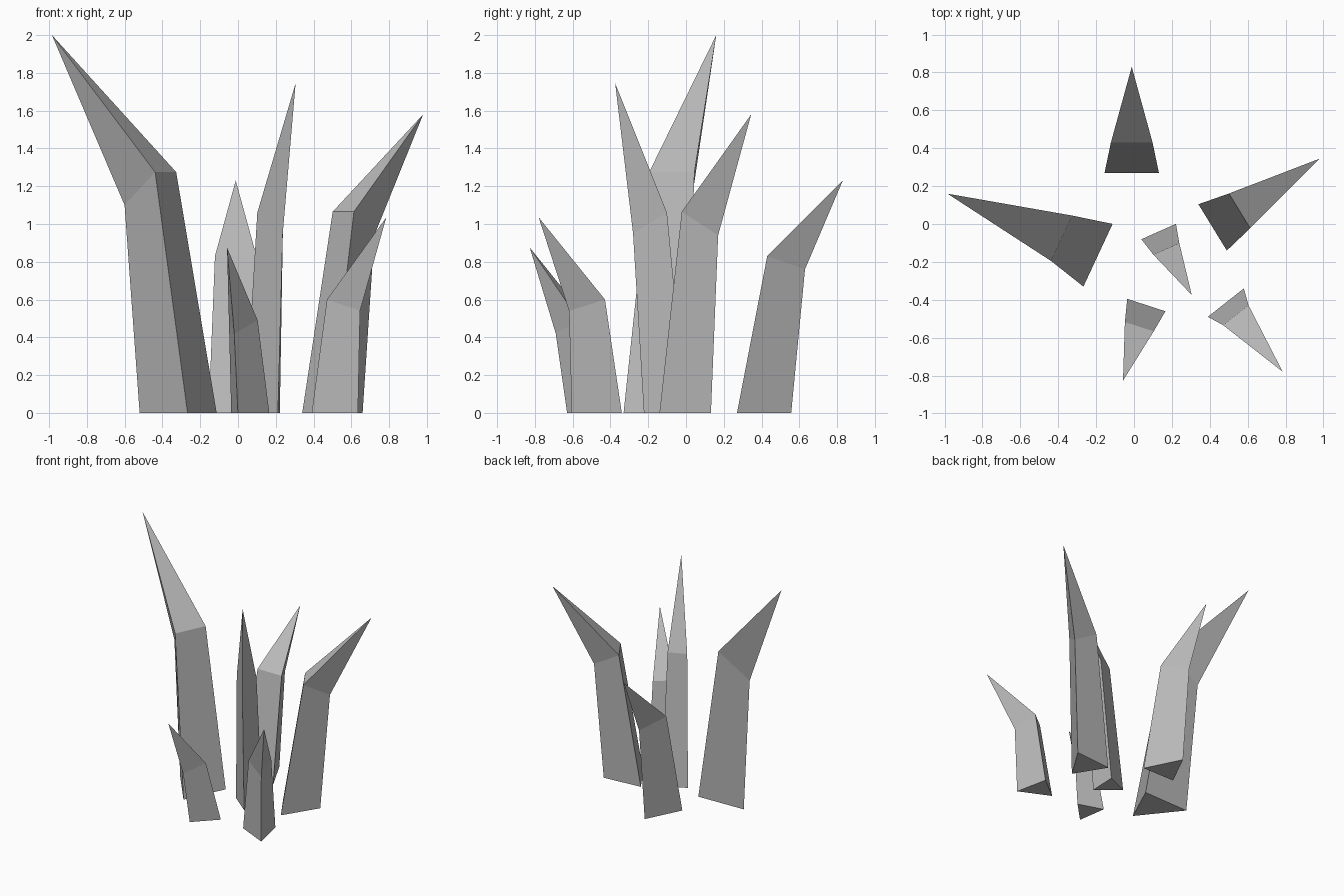
import bpy
import bmesh
from math import radians
from mathutils import Matrix, Vector

cube = bpy.data.objects.get("Cube")
if cube:
    bpy.data.objects.remove(cube, do_unlink=True)

# Single flat stone colour
stone = bpy.data.materials.new("stone_grey")
stone.use_nodes = True
stone.diffuse_color = (0.5, 0.5, 0.5, 1)
stone.node_tree.nodes["Principled BSDF"].inputs["Base Color"].default_value = stone.diffuse_color


def triangle(centre, turn, width, inner, outer, inner_z, outer_z):
    """Cross-section: a flat edge towards the middle and a ridge point outside."""
    local = [(inner, width / 2, inner_z), (inner, -width / 2, inner_z), (outer, 0, outer_z)]
    return [Vector((*centre, 0)) + turn @ Vector(p) for p in local]


def make_spike(name, centre, heading, width, mid_width, lean, reach, inner_z, outer_z, tip):
    """Three-sided shaft that bends outwards into a pointed tip."""
    turn = Matrix.Rotation(radians(heading), 3, "Z")
    base = triangle(centre, turn, width, 0, width, 0, 0)
    bend = triangle(centre, turn, mid_width, lean, reach, inner_z, outer_z)

    bm = bmesh.new()
    low = [bm.verts.new(p) for p in base]
    mid = [bm.verts.new(p) for p in bend]
    top = bm.verts.new(tip)
    bm.faces.new(low)
    for i in range(3):
        j = (i + 1) % 3
        bm.faces.new((low[i], low[j], mid[j], mid[i]))
        bm.faces.new((mid[i], mid[j], top))
    bmesh.ops.recalc_face_normals(bm, faces=bm.faces)

    mesh = bpy.data.meshes.new(name)
    bm.to_mesh(mesh)
    bm.free()
    mesh.materials.append(stone)
    bpy.context.collection.objects.link(bpy.data.objects.new(name, mesh))


# Ring of spikes: base centre, heading, widths, lean, reach, bend heights, tip
make_spike("left_tall_spike", (-0.19, -0.165), 155, 0.365, 0.264, 0.213, 0.453,
           1.275, 1.10, (-0.985, 0.16, 2.0))
make_spike("right_spike", (0.415, -0.018), 31.5, 0.287, 0.215, 0.167, 0.36,
           1.065, 0.94, (0.98, 0.345, 1.58))
make_spike("back_spike", (-0.012, 0.27), 90, 0.287, 0.22, 0.16, 0.36,
           0.83, 0.76, (-0.012, 0.83, 1.23))
make_spike("centre_spike", (0.13, -0.04), -66, 0.2, 0.15, 0.1, 0.263,
           1.06, 0.95, (0.305, -0.375, 1.745))
make_spike("front_spike", (0.065, -0.428), -108, 0.212, 0.16, 0.12, 0.275,
           0.49, 0.42, (-0.058, -0.827, 0.875))
make_spike("front_left_spike", (0.485, -0.415), -51.7, 0.242, 0.17, 0.085, 0.26,
           0.60, 0.54, (0.785, -0.78, 1.035))
